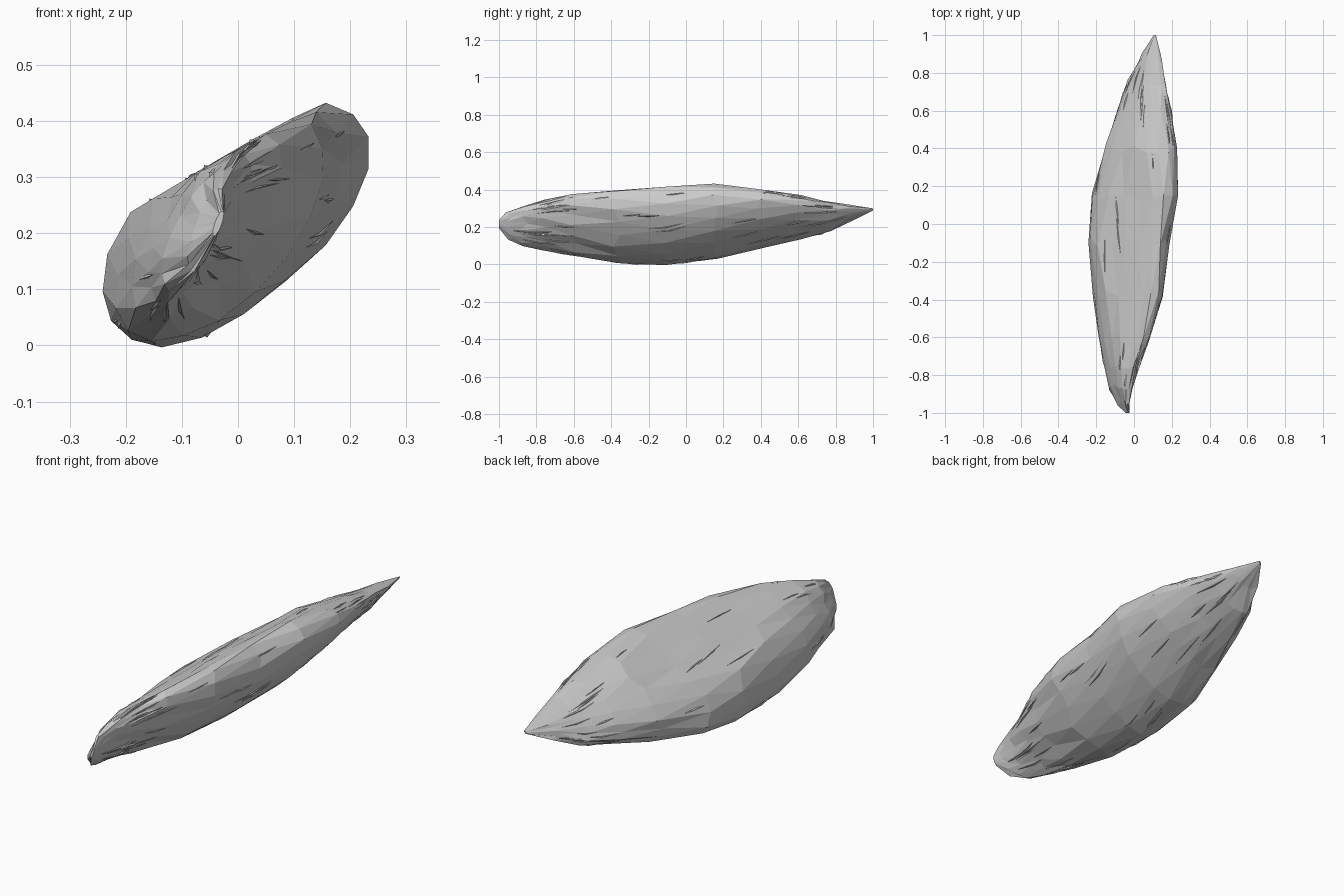
import bpy, bmesh, math, random
from mathutils import Vector
from mathutils.bvhtree import BVHTree

if "Cube" in bpy.data.objects:
    bpy.data.objects.remove(bpy.data.objects["Cube"])
random.seed(7)

# stations along the length: y, x min, x max, z min, z max, tilt phase in degrees
ST = [(-1.0, -.045, -.025, .195, .24, 42), (-.94, -.09, -.022, .13, .285, 42),
      (-.87, -.138, -.008, .095, .318, 43), (-.75, -.162, .028, .07, .352, 45),
      (-.6, -.19, .08, .045, .378, 50), (-.37, -.22, .155, .008, .412, 55),
      (-.1, -.243, .19, -.002, .425, 57), (.15, -.225, .24, .028, .434, 55),
      (.4, -.16, .227, .088, .405, 51), (.6, -.093, .195, .135, .374, 48),
      (.75, -.033, .17, .175, .342, 47), (.88, .03, .15, .235, .322, 50),
      (1.0, .104, .116, .288, .30, 50)]
N = 18
# flat cleaved top: everything stays below z = .35 + .58 x
CUT = Vector((-.58, 0, 1)).normalized()
CUT_D = CUT.z * .35


def section(y):
    for a, b in zip(ST, ST[1:]):
        if y <= b[0]:
            f = (y - a[0]) / (b[0] - a[0])
            return [p + (q - p) * f for p, q in zip(a, b)]
    return ST[-1]


def middle(y):
    s = section(y)
    return Vector(((s[1] + s[2]) / 2, y, (s[3] + s[4]) / 2))


def surface(y, t):
    """Point on the tilted section at station y and angle t."""
    _, x0, x1, z0, z1, phase = section(y)
    return middle(y) + Vector(((x1 - x0) / 2 * math.cos(t), 0,
                               (z1 - z0) / 2 * math.cos(t - math.radians(phase))))


def new_object(name, bm):
    bmesh.ops.recalc_face_normals(bm, faces=bm.faces)
    me = bpy.data.meshes.new(name)
    bm.to_mesh(me)
    bm.free()
    ob = bpy.data.objects.new(name, me)
    bpy.context.collection.objects.link(ob)
    return ob


# main faceted body, lofted through the stations with chipped edges at both ends
bm = bmesh.new()
rings = []
for i, s in enumerate(ST):
    ring = []
    inner = 0 < i < len(ST) - 1
    rough = .07 if i < 5 or i > 9 else .02
    for k in range(N):
        t = 2 * math.pi * (k + (.5 if i % 2 else 0)) / N
        p = surface(s[0], t)
        p = p.lerp(middle(s[0]), random.uniform(-.015, rough))
        over = p.dot(CUT) - CUT_D
        if over > 0:
            p -= CUT * (over + random.uniform(-.003, .006))
        if inner:
            p.y += random.uniform(-.025, .025)
        ring.append(bm.verts.new(p))
    rings.append(ring)
for i, (a, b) in enumerate(zip(rings, rings[1:])):
    for k in range(N):
        j = (k + 1) % N
        if i % 2:
            bm.faces.new((a[k], a[j], b[j]))
            bm.faces.new((a[k], b[j], b[k]))
        else:
            bm.faces.new((a[k], a[j], b[k]))
            bm.faces.new((a[j], b[j], b[k]))
bm.faces.new(rings[0])
bm.faces.new(rings[-1])
bmesh.ops.recalc_face_normals(bm, faces=bm.faces)
tree = BVHTree.FromBMesh(bm)
new_object("stone_body", bm)

# long thin splinter flakes lying along the grain
bm = bmesh.new()
for n in range(70):
    if n % 3 == 0:
        y = random.uniform(-.5, .5)
    else:
        y = random.choice((random.uniform(-.85, -.6), random.uniform(.5, .8)))
    t = random.uniform(0, 2 * math.pi)
    half = min(random.uniform(.07, .16), .96 - abs(y))
    drift = random.uniform(.0, .8)
    c, normal, _, _ = tree.find_nearest(surface(y, t))
    across = normal.cross(Vector((0, 1, 0))).normalized()
    w = random.uniform(.006, .014)
    tips = []
    for sgn in (-1, 1):
        p, nn, _, _ = tree.find_nearest(surface(y + sgn * half, t + sgn * drift * half))
        tips.append(p - nn * .002)
    sides = [c - across * w - normal * .004, c + normal * .005, c + across * w * .3 - normal * .006]
    vs = [bm.verts.new(p) for p in tips + sides]
    for a, b in ((2, 3), (3, 4), (4, 2)):
        for e in (0, 1):
            bm.faces.new((vs[e], vs[a], vs[b]))
new_object("splinter_flakes", bm)
